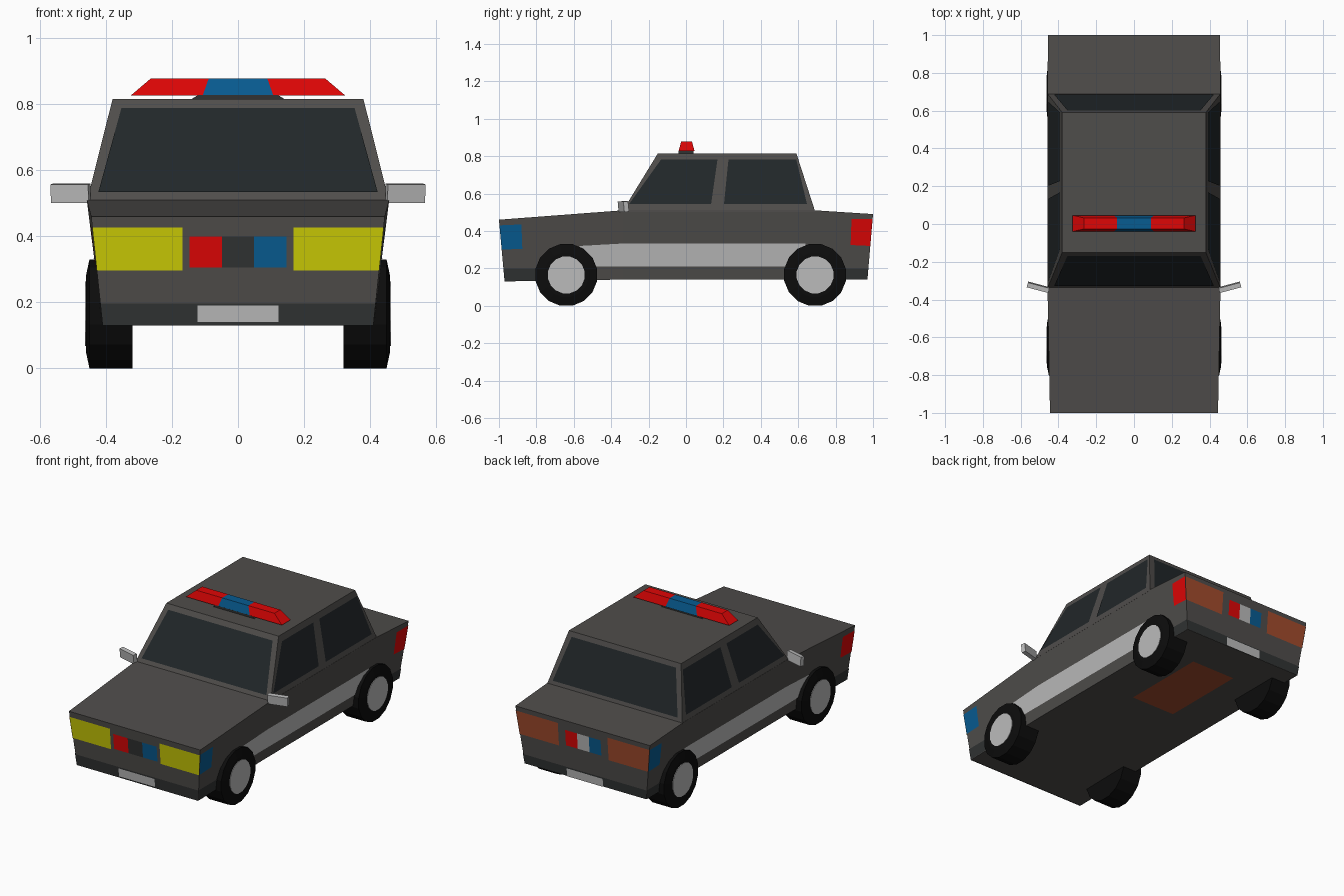
import bpy, bmesh, math
from mathutils import Vector

if "Cube" in bpy.data.objects:
    bpy.data.objects.remove(bpy.data.objects["Cube"])


def material(name, rgb):
    m = bpy.data.materials.new(name)
    m.diffuse_color = (*[(c / 255) ** 2.2 for c in rgb], 1)
    m.use_nodes = True
    m.node_tree.nodes["Principled BSDF"].inputs["Base Color"].default_value = m.diffuse_color
    return m


PAINT = material("charcoal_paint", (80, 78, 76))
DARK = material("dark_trim", (52, 54, 54))
GLASS = material("dark_glass", (38, 43, 45))
RUBBER = material("rubber", (20, 20, 20))
SILVER = material("silver", (186, 186, 186))
RED = material("red", (222, 14, 14))
BLUE = material("blue", (16, 92, 144))
YELLOW = material("yellow", (204, 204, 14))
ORANGE = material("orange", (160, 76, 48))


def finish(name, bm, mat):
    me = bpy.data.meshes.new(name)
    bm.to_mesh(me)
    bm.free()
    me.materials.append(mat)
    ob = bpy.data.objects.new(name, me)
    bpy.context.collection.objects.link(ob)
    return ob


def loft(name, rings, mat):
    """Skin a list of equal-length point rings and cap both ends."""
    bm = bmesh.new()
    vs = [[bm.verts.new(p) for p in r] for r in rings]
    n = len(rings[0])
    for a, b in zip(vs, vs[1:]):
        for i in range(n):
            j = (i + 1) % n
            bm.faces.new((a[i], a[j], b[j], b[i]))
    bm.faces.new(vs[0])
    bm.faces.new(vs[-1])
    bmesh.ops.recalc_face_normals(bm, faces=bm.faces)
    return finish(name, bm, mat)


def panel(name, pts, mat, lift=0.003):
    """Flat facing laid just outside the body surface."""
    bm = bmesh.new()
    f = bm.faces.new([bm.verts.new(p) for p in pts])
    f.normal_update()
    if f.normal.dot(f.calc_center_median() - Vector((0, 0, 0.4))) < 0:
        f.normal_flip()
        f.normal_update()
    bmesh.ops.translate(bm, verts=bm.verts, vec=f.normal * lift)
    return finish(name, bm, mat)


# Body surface functions
def half_width(y, z):
    top = 0.45 + 0.008 * min(max((y + 1) / 0.66, 0), 1)
    return 0.41 + (top - 0.41) * (z - 0.13) / 0.38


def front_y(z):
    return -0.97 - 0.03 * (z - 0.13) / 0.33


def rear_y(z):
    return 0.97 + 0.03 * (z - 0.14) / 0.35


def cabin_u(z):
    return (z - 0.51) / 0.305


# Lower body: cross-sections from nose to tail (bottom y, z, top y, z)
stations = [(-0.97, 0.13, -1.0, 0.46), (-0.34, 0.14, -0.34, 0.51),
            (0.69, 0.14, 0.69, 0.51), (0.97, 0.14, 1.0, 0.49)]
rings = []
for yb, zb, yt, zt in stations:
    b, t = half_width(yb, zb), half_width(yt, zt)
    rings.append([(-b, yb, zb), (b, yb, zb), (t, yt, zt), (-t, yt, zt)])
loft("lower_body", rings, PAINT)

# Cabin
loft("cabin", [[(-w, f, z), (w, f, z), (w, r, z), (-w, r, z)] for w, f, r, z in
               ((0.458, -0.34, 0.69, 0.505), (0.38, -0.15, 0.59, 0.815))], PAINT)

# Windscreen and rear window
for name, fy in (("windscreen", lambda z: -0.34 + 0.19 * cabin_u(z)),
                 ("rear_window", lambda z: 0.69 - 0.10 * cabin_u(z))):
    panel(name, [(x, fy(z), z) for x, z in
                 ((-0.423, 0.532), (0.423, 0.532), (0.353, 0.787), (-0.353, 0.787))], GLASS)

# End panels: lamps, badge blocks, bumpers and number plates
for end, fy, lamp, z0, z1, b0, b1, cols in (
        ("front", front_y, YELLOW, 0.297, 0.427, 0.305, 0.40, (RED, DARK, BLUE)),
        ("rear", rear_y, ORANGE, 0.32, 0.463, 0.335, 0.432, (BLUE, SILVER, RED))):
    def end_panel(name, x0, x1, za, zb, mat, lift=0.003):
        def fit(x, z):
            w = half_width(fy(z), z)
            return max(-w, min(w, x))
        panel(end + name, [(fit(x0, za), fy(za), za), (fit(x1, za), fy(za), za),
                           (fit(x1, zb), fy(zb), zb), (fit(x0, zb), fy(zb), zb)], mat, lift)

    end_panel("_lamp_left", -0.46, -0.168, z0, z1, lamp)
    end_panel("_lamp_right", 0.168, 0.46, z0, z1, lamp)
    w = 0.098 if end == "front" else 0.08
    for i, c in enumerate(cols):
        end_panel(f"_block_{i}", (i - 1.5) * w, (i - 0.5) * w, b0, b1, c)
    end_panel("_bumper", -0.5, 0.5, 0.14 if end == "rear" else 0.13, 0.197, DARK)
    end_panel("_plate", -0.122, 0.122, 0.14, 0.19, SILVER, 0.006)

# Tyre and hub profile (x, radius)
SIDES = 16
R = 0.168


def wheel_ring(s, x, r, y):
    pts = []
    for i in range(SIDES):
        a = 2 * math.pi * (i + 0.5) / SIDES
        pts.append((s * x, y + r * math.sin(a), R * 0.981 + r * math.cos(a)))
    return pts


for s, side in ((1, "right"), (-1, "left")):
    # Panels along the flank
    def flank(name, yz, mat):
        panel(f"{name}_{side}", [(s * half_width(y, z), y, z) for y, z in yz], mat)

    flank("side_stripe", ((-0.57, 0.21), (0.64, 0.21), (0.64, 0.333), (-0.34, 0.333), (-0.57, 0.32)), SILVER)
    flank("front_side_lamp", ((front_y(0.3), 0.3), (-0.875, 0.305), (-0.88, 0.435), (front_y(0.43), 0.43)),
          BLUE if s > 0 else RED)
    flank("rear_side_lamp", ((0.88, 0.325), (rear_y(0.32), 0.32), (rear_y(0.463), 0.463), (0.885, 0.463)),
          RED if s > 0 else BLUE)
    flank("front_bumper_end", ((-0.97, 0.132), (-0.7, 0.136), (-0.7, 0.2), (front_y(0.2), 0.2)), DARK)
    flank("rear_bumper_end", ((0.75, 0.14), (0.97, 0.14), (rear_y(0.2), 0.2), (0.75, 0.2)), DARK)

    # Side windows
    for name, ys in (("front_window", (-0.305, 0.134, 0.168, -0.134)),
                     ("back_window", (0.203, 0.647, 0.59, 0.227))):
        panel(f"{name}_{side}", [(s * (0.458 - 0.078 * cabin_u(z)), y, z)
                                 for y, z in zip(ys, (0.542, 0.542, 0.78, 0.78))], GLASS)

    # Wheels
    for y, end in ((-0.64, "front"), (0.69, "rear")):
        loft(f"{end}_tyre_{side}", [wheel_ring(s, x, r, y) for x, r in
                                    ((0.32, R), (0.45, R), (0.46, 0.12))], RUBBER)
        loft(f"{end}_hub_{side}", [wheel_ring(s, x, 0.1, y) for x in (0.44, 0.463)], SILVER)

    # Door mirror
    bpy.ops.mesh.primitive_cube_add(size=1, location=(s * 0.507, -0.335, 0.53),
                                    rotation=(0.1, 0, s * math.radians(15)))
    mirror = bpy.context.object
    mirror.name = f"door_mirror_{side}"
    mirror.scale = (0.118, 0.026, 0.056)
    mirror.data.materials.append(SILVER)

# Roof light bar: base and three coloured segments
loft("light_bar_base", [[(-w, -0.04, z), (w, -0.04, z), (w, 0.04, z), (-w, 0.04, z)]
                        for w, z in ((0.15, 0.81), (0.12, 0.828))], DARK)
cuts = [(-0.325, -0.265), (-0.107, -0.089), (0.107, 0.089), (0.325, 0.265)]
for i, mat in enumerate((RED, BLUE, RED)):
    (b0, t0), (b1, t1) = cuts[i], cuts[i + 1]
    loft(f"light_bar_{i}", [[(b0, -0.04, 0.826), (b1, -0.04, 0.826), (b1, 0.046, 0.826), (b0, 0.046, 0.826)],
                            [(t0, -0.026, 0.877), (t1, -0.026, 0.877), (t1, 0.032, 0.877), (t0, 0.032, 0.877)]],
         mat)

# Underside plate
panel("underside_plate", [(-0.15, 0.17, 0.14), (0.15, 0.17, 0.14), (0.15, 0.71, 0.14), (-0.15, 0.71, 0.14)], ORANGE)
